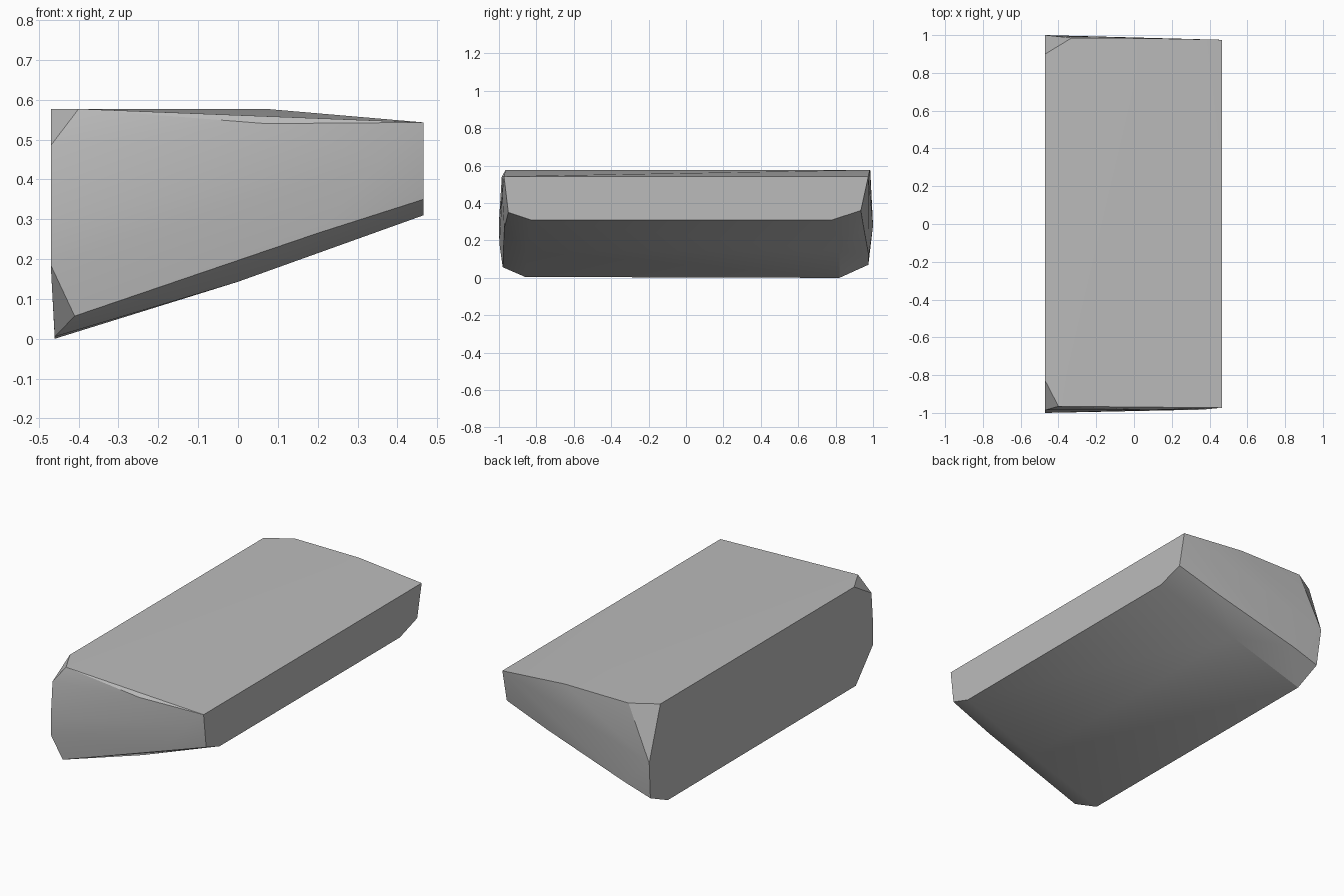
import bpy
import bmesh
import math

# Remove the default cube
cube = bpy.data.objects.get("Cube")
if cube:
    bpy.data.objects.remove(cube, do_unlink=True)


def make_material(name, colour):
    mat = bpy.data.materials.new(name)
    mat.use_nodes = True
    mat.diffuse_color = colour
    mat.node_tree.nodes["Principled BSDF"].inputs["Base Color"].default_value = colour
    return mat


stone = make_material("stone_grey", (0.5, 0.5, 0.5, 1))

# Corner points of the chipped front end
front_end = [
    (-0.47, -0.83, 0.577), (-0.40, -0.965, 0.577), (-0.47, -0.985, 0.485),
    (0.07, -0.985, 0.54), (0.466, -0.973, 0.543),
    (-0.47, -1.0, 0.30), (-0.47, -0.998, 0.185), (0.36, -0.983, 0.45),
    (0.2, -0.972, 0.265), (0.466, -0.95, 0.35), (0.466, -0.83, 0.31),
    (-0.41, -0.98, 0.057), (-0.46, -0.86, 0.005), (0.0, -0.85, 0.143),
]

# Corner points of the chipped back end
back_end = [
    (-0.47, 0.90, 0.577), (-0.33, 0.985, 0.577), (0.07, 0.983, 0.577),
    (0.466, 0.975, 0.543), (-0.47, 1.0, 0.28), (-0.46, 0.975, 0.07),
    (-0.46, 0.82, 0.0), (-0.3, 0.977, 0.12), (0.2, 0.95, 0.27),
    (0.466, 0.935, 0.36), (0.466, 0.78, 0.31), (0.0, 0.82, 0.143),
]

# Wrap the two ends into one solid block
bm = bmesh.new()
for point in front_end + back_end:
    bm.verts.new(point)
hull = bmesh.ops.convex_hull(bm, input=bm.verts[:])
loose = {e for e in hull["geom_interior"] + hull["geom_unused"]
         if isinstance(e, bmesh.types.BMVert)}
bmesh.ops.delete(bm, geom=list(loose), context="VERTS")
bmesh.ops.recalc_face_normals(bm, faces=bm.faces[:])

mesh = bpy.data.meshes.new("stone_block")
bm.to_mesh(mesh)
bm.free()
block = bpy.data.objects.new("stone_block", mesh)
bpy.context.collection.objects.link(block)
mesh.materials.append(stone)

# Soften shallow facets, keep the chipped edges crisp
bpy.ops.object.select_all(action="DESELECT")
block.select_set(True)
bpy.context.view_layer.objects.active = block
bpy.ops.object.shade_smooth_by_angle(angle=math.radians(20))
